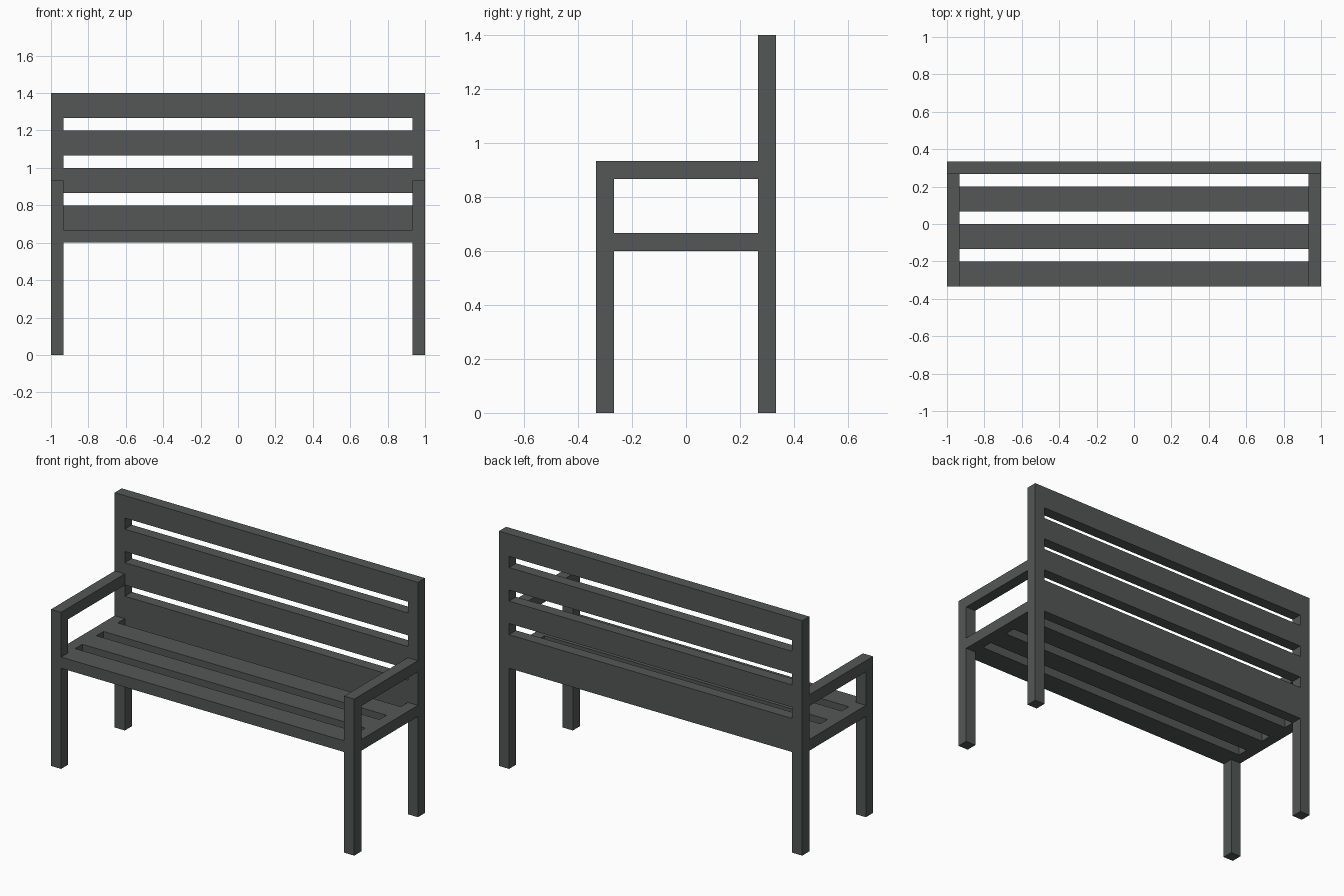
import bpy
import bmesh

if "Cube" in bpy.data.objects:
    bpy.data.objects.remove(bpy.data.objects["Cube"])

U = 1 / 15  # timber thickness; every part sits on this module

paint = bpy.data.materials.new("dark grey paint")
paint.diffuse_color = (0.087, 0.095, 0.093, 1)
paint.use_nodes = True
paint.node_tree.nodes["Principled BSDF"].inputs["Base Color"].default_value = paint.diffuse_color


def box(name, x, y, z):
    """Box from (min, max) ranges given in modules."""
    bm = bmesh.new()
    bmesh.ops.create_cube(bm, size=1)
    for v in bm.verts:
        v.co = [(r[0] if c < 0 else r[1]) * U for c, r in zip(v.co, (x, y, z))]
    mesh = bpy.data.meshes.new(name)
    bm.to_mesh(mesh)
    bm.free()
    mesh.materials.append(paint)
    obj = bpy.data.objects.new(name, mesh)
    bpy.context.collection.objects.link(obj)
    return obj


# side frames: legs, armrest and seat rail on each side
for side, x in (("left", (-15, -14)), ("right", (14, 15))):
    box(f"{side}_front_leg", x, (-5, -4), (0, 14))
    box(f"{side}_back_post", x, (4, 5), (0, 21))
    box(f"{side}_armrest", x, (-4, 4), (13, 14))
    box(f"{side}_seat_rail", x, (-4, 4), (9, 10))

# seat slats, front to back
for i, y in enumerate((-5, -2, 1)):
    box(f"seat_slat_{i + 1}", (-14, 14), (y, y + 2), (9, 10))

# backrest slats, the lowest one taller to meet the seat
for i, z in enumerate(((9, 12), (13, 15), (16, 18), (19, 21))):
    box(f"back_slat_{i + 1}", (-14, 14), (4, 5), z)
